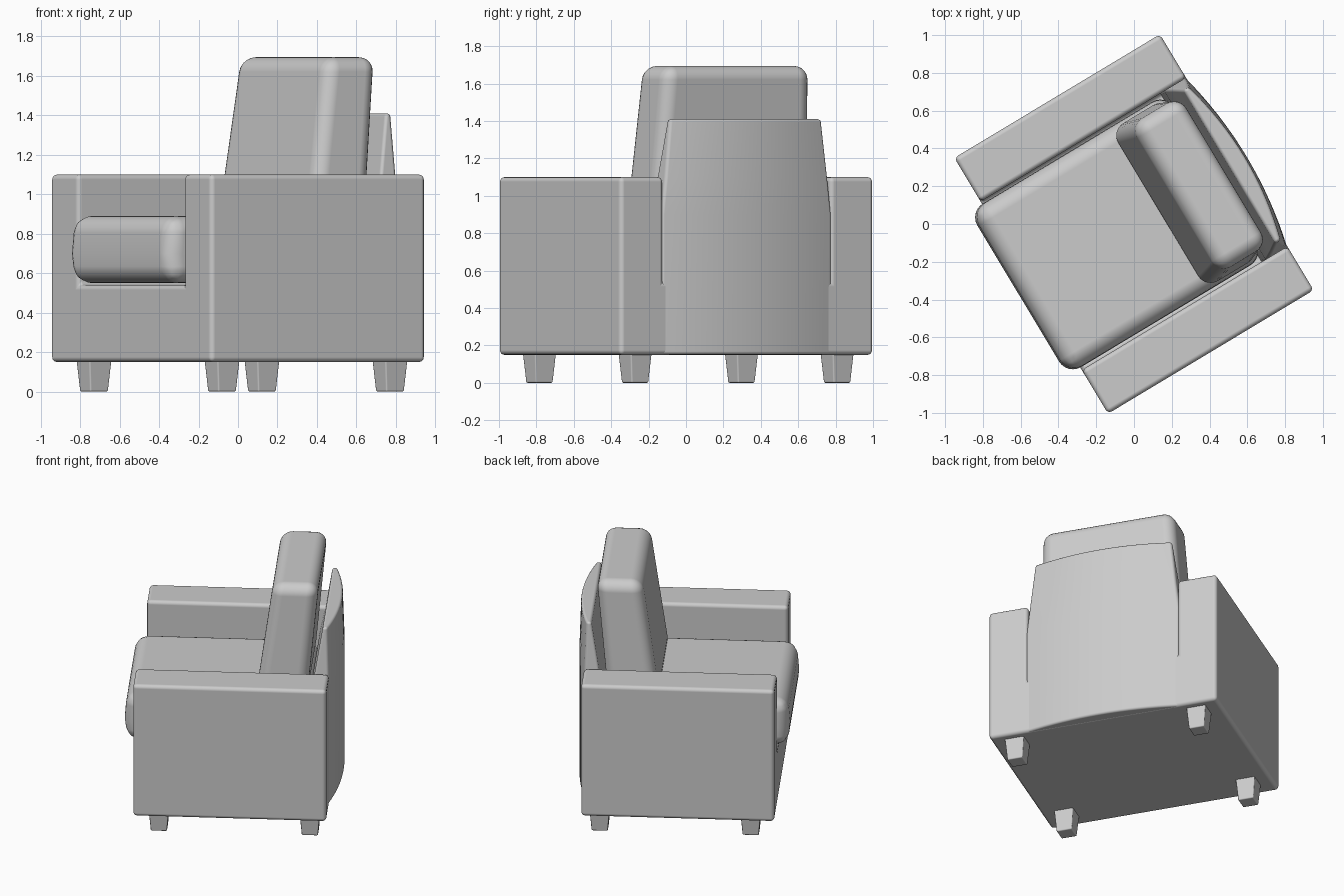
import bpy, bmesh, math

if "Cube" in bpy.data.objects:
    bpy.data.objects.remove(bpy.data.objects["Cube"])

TURN = math.radians(-59)  # the chair stands turned on its vertical axis


def loft(name, rings, bevel, segments=4):
    """Skin a stack of closed rings, cap both ends and round the edges."""
    bm = bmesh.new()
    loops = [[bm.verts.new(p) for p in ring] for ring in rings]
    n = len(loops[0])
    for a, b in zip(loops, loops[1:]):
        for i in range(n):
            j = (i + 1) % n
            bm.faces.new((a[i], a[j], b[j], b[i]))
    bm.faces.new(loops[0][::-1])
    bm.faces.new(loops[-1])
    bmesh.ops.recalc_face_normals(bm, faces=bm.faces)
    mesh = bpy.data.meshes.new(name)
    bm.to_mesh(mesh)
    bm.free()
    ob = bpy.data.objects.new(name, mesh)
    bpy.context.collection.objects.link(ob)
    ob.rotation_euler.z = TURN
    for p in mesh.polygons:
        p.use_smooth = True
    mod = ob.modifiers.new("Round", 'BEVEL')
    mod.width = bevel
    mod.segments = segments
    mod.limit_method = 'ANGLE'
    mod.angle_limit = math.radians(35)
    mod.harden_normals = True
    return ob


def rect(x0, x1, y0, y1, z):
    return [(x0, y0, z), (x1, y0, z), (x1, y1, z), (x0, y1, z)]


# Arms and base: one U-shaped front profile run from front to back
profile = [(-.79, .15), (.79, .15), (.79, 1.1), (.52, 1.1),
           (.52, .54), (-.52, .54), (-.52, 1.1), (-.79, 1.1)]
loft("arms_and_base", [[(x, y, z) for x, z in profile] for y in (-.635, .635)], .025)


# Back panel: bowed at the rear, tapering above the arms
def back_ring(half, front, rear, z, n=16):
    ring = [(-half, front, z), (half, front, z)]
    for i in range(n + 1):
        t = 1 - 2 * i / n
        ring.append((half * t, rear + .065 * (1 - t * t), z))
    return ring


loft("back_panel", [back_ring(.53, .45, .63, .152), back_ring(.53, .50, .63, .9),
                    back_ring(.507, .54, .63, 1.1), back_ring(.473, .59, .62, 1.41)], .018, 3)

# Seat cushion
loft("seat_cushion", [rect(-.5, .5, -.70, .5, .55),
                      rect(-.505, .505, -.715, .5, .70),
                      rect(-.5, .5, -.70, .5, .89)], .085, 6)

# Back cushion, leaning backwards
loft("back_cushion", [rect(-.49, .49, .14, .48, .84),
                      rect(-.455, .455, .26, .56, 1.695)], .075, 6)

# Tapered legs
for side, sx in (("left", -.63), ("right", .63)):
    for end, y in (("front", -.473), ("back", .52)):
        b, t = .053, .07
        loft(f"{end}_{side}_leg", [rect(sx - b, sx + b, y - b, y + b, 0),
                                   rect(sx - t, sx + t, y - t, y + t, .2)], .008, 2)
